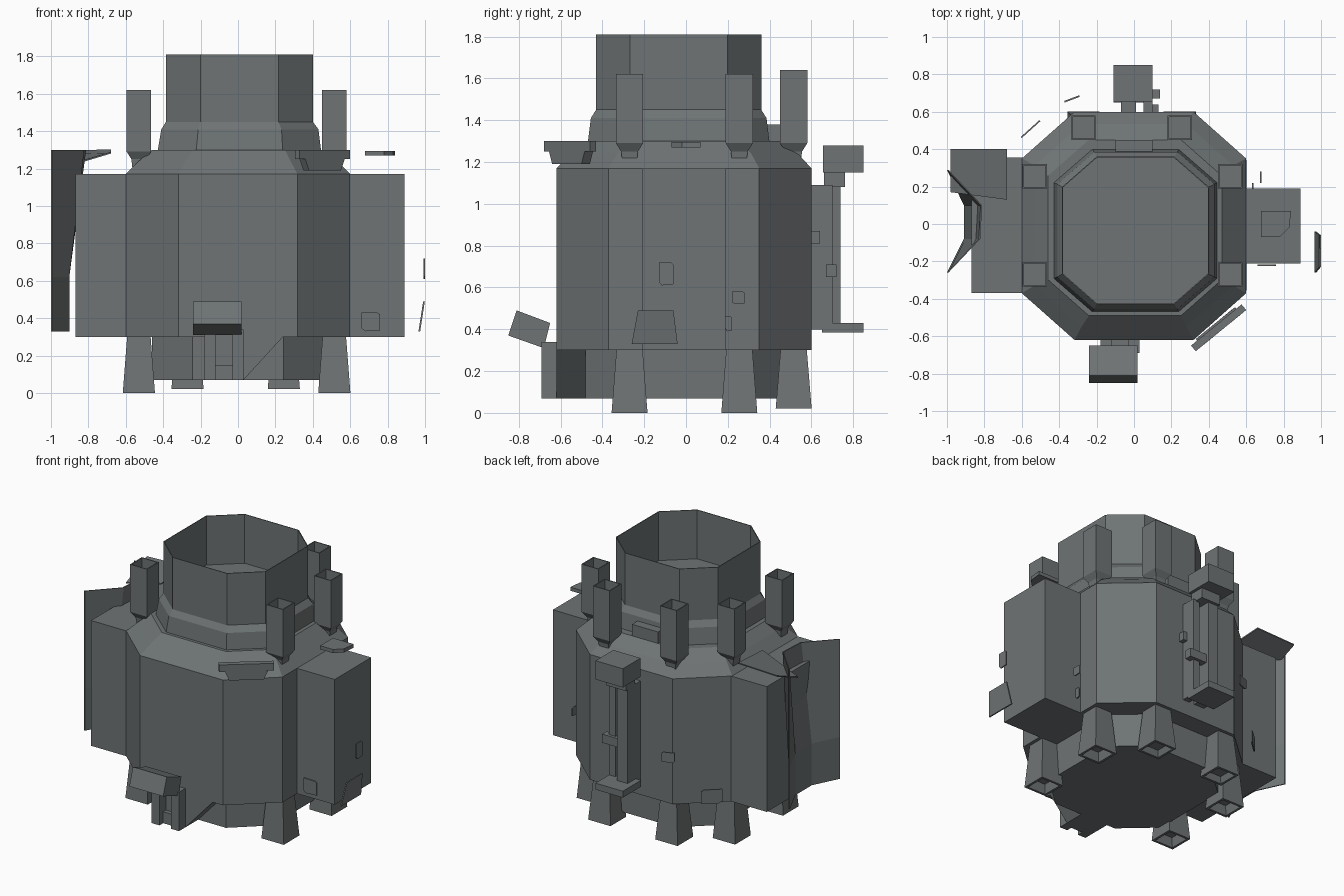
import bpy, bmesh
from mathutils import Vector

grey = bpy.data.materials.new("dull_grey_metal")
grey.diffuse_color = (0.158, 0.174, 0.177, 1)


def finish(name, bm):
    bmesh.ops.recalc_face_normals(bm, faces=bm.faces)
    me = bpy.data.meshes.new(name)
    bm.to_mesh(me)
    bm.free()
    me.materials.append(grey)
    ob = bpy.data.objects.new(name, me)
    bpy.context.collection.objects.link(ob)
    return ob


def loft(name, rings):
    """Skin a stack of equal point rings and cap both ends."""
    bm = bmesh.new()
    vs = [[bm.verts.new(p) for p in r] for r in rings]
    n = len(vs[0])
    for a, b in zip(vs, vs[1:]):
        for i in range(n):
            j = (i + 1) % n
            bm.faces.new((a[i], a[j], b[j], b[i]))
    bm.faces.new(vs[0][::-1])
    bm.faces.new(vs[-1])
    return finish(name, bm)


def octagon(x0, x1, y0, y1, z):
    cx, cy = 0.235 * (x1 - x0), 0.205 * (y1 - y0)
    return [(x0 + cx, y0, z), (x1 - cx, y0, z), (x1, y0 + cy, z), (x1, y1 - cy, z),
            (x1 - cx, y1, z), (x0 + cx, y1, z), (x0, y1 - cy, z), (x0, y0 + cy, z)]


def rect(x, y, r, z):
    return [(x - r, y - r, z), (x + r, y - r, z), (x + r, y + r, z), (x - r, y + r, z)]


def prism(name, pts, vec):
    v = Vector(vec)
    return loft(name, [pts, [Vector(p) + v for p in pts]])


def box(name, x0, x1, y0, y1, z0, z1):
    return prism(name, [(x0, y0, z0), (x1, y0, z0), (x1, y1, z0), (x0, y1, z0)],
                 (0, 0, z1 - z0))


def plate(name, a, b, z0, z1, vec, slant=0.2):
    """Thin upright plate from plan point a to b, with a cut corner."""
    def at(t, s):
        return (a[0] + (b[0] - a[0]) * t, a[1] + (b[1] - a[1]) * t, z0 + (z1 - z0) * s)
    return prism(name, [at(0, 0.15), at(slant, 0), at(1, 0.05), at(1, 0.9), at(0.85, 1), at(0, 1)], vec)


# main drum, base and raised neck
loft("base", [octagon(-0.46, 0.46, -0.48, 0.47, 0.07), octagon(-0.46, 0.46, -0.48, 0.47, 0.30)])
loft("drum", [octagon(-0.60, 0.60, -0.62, 0.60, 0.30), octagon(-0.60, 0.60, -0.62, 0.60, 1.17),
              octagon(-0.53, 0.53, -0.55, 0.535, 1.24), octagon(-0.46, 0.47, -0.49, 0.45, 1.30)])
loft("neck", [octagon(-0.43, 0.445, -0.47, 0.40, 1.29), octagon(-0.41, 0.43, -0.455, 0.385, 1.41),
              octagon(-0.385, 0.40, -0.43, 0.36, 1.45), octagon(-0.385, 0.40, -0.43, 0.36, 1.81),
              octagon(-0.38, 0.395, -0.425, 0.355, 1.81), octagon(-0.38, 0.395, -0.425, 0.355, 1.47)])
loft("neck_floor_disc", [octagon(-0.18, 0.195, -0.22, 0.15, 1.465),
                         octagon(-0.18, 0.195, -0.22, 0.15, 1.474)])

# flared hollow legs and open chimney posts
spots = [(-0.53, -0.27, 0), (0.515, -0.27, 0), (-0.53, 0.255, 0), (0.515, 0.255, 0),
         (-0.27, 0.515, 0.02), (0.245, 0.515, 0.02)]
for i, (x, y, z) in enumerate(spots):
    loft(f"leg_{i}", [rect(x, y, 0.055, 0.06), rect(x, y, 0.07, z), rect(x, y, 0.086, z),
                      rect(x, y, 0.062, 0.31)])
    loft(f"chimney_{i}", [rect(x, y, 0.03, 1.16), rect(x, y, 0.04, 1.25), rect(x, y, 0.065, 1.29),
                          rect(x, y, 0.065, 1.62 + z), rect(x, y, 0.058, 1.62 + z),
                          rect(x, y, 0.058, 1.32)])

# side blocks
box("right_block", 0.58, 0.89, -0.21, 0.19, 0.30, 1.17)
box("left_block", -0.87, -0.58, -0.37, 0.355, 0.30, 1.17)

# flared panel and tilted lid on the left side
plan_low = [(-1, -0.26), (-0.91, -0.08), (-0.91, 0.10), (-1, 0.29)]
plan_top = [(-1, -0.26), (-0.83, -0.08), (-0.82, 0.10), (-1, 0.29)]


def channel(plan, z):
    return [(x, y, z) for x, y in plan] + [(x + 0.008, y, z) for x, y in plan[::-1]]


loft("left_panel", [channel(plan_low, 0.33), channel(plan_low, 0.62), channel(plan_top, 1.30)])
prism("left_lid", [(-0.98, 0.17, 1.19), (-0.68, 0.13, 1.28), (-0.68, 0.40, 1.295), (-0.98, 0.40, 1.285)],
      (0, 0, 0.008))

# front spout with supports and wedge
prism("front_spout", [(-0.24, -0.81, 0.49), (-0.24, -0.65, 0.43), (-0.24, -0.68, 0.31), (-0.24, -0.85, 0.37)],
      (0.26, 0, 0))
for i, (a, b) in enumerate([(-0.18, -0.12), (-0.03, 0.03)]):
    box(f"spout_support_{i}", a, b, -0.69, -0.61, 0.07, 0.34)
box("spout_crossbar", -0.17, 0.02, -0.65, -0.61, 0.07, 0.15)
prism("front_wedge", [(-0.18, -0.62, 0.07), (0.03, -0.62, 0.07), (0.24, -0.62, 0.30), (-0.18, -0.62, 0.30)],
      (0, 0.15, 0))

# ledge on the front right corner
prism("corner_ledge", [(0.33, -0.68, 1.25), (0.60, -0.46, 1.25), (0.60, -0.46, 1.30), (0.33, -0.68, 1.30)],
      (-0.025, 0.03, 0))
prism("corner_ledge_bracket", [(0.38, -0.64, 1.19), (0.55, -0.50, 1.19), (0.57, -0.485, 1.25), (0.36, -0.655, 1.25)],
      (-0.03, 0.04, 0))

# back pipe
box("back_pipe_head", -0.11, 0.10, 0.655, 0.85, 1.15, 1.28)
box("back_pipe_collar", -0.07, 0.08, 0.66, 0.76, 1.08, 1.15)
box("back_pipe_left", -0.07, 0.01, 0.58, 0.74, 0.40, 1.09)
box("back_pipe_right", 0.05, 0.10, 0.58, 0.70, 0.40, 1.09)
box("back_pipe_foot", -0.11, 0.10, 0.65, 0.85, 0.385, 0.43)
box("back_pipe_clamp", 0.08, 0.13, 0.58, 0.64, 0.81, 0.87)
box("back_pipe_bolt", -0.03, 0.14, 0.67, 0.72, 0.65, 0.71)
box("back_neck_bracket", -0.10, 0.10, 0.37, 0.45, 1.29, 1.38)

# small loose plates around the walls
plate("right_hatch", (0.992, -0.13), (0.992, -0.06), 0.61, 0.72, (0.008, 0, 0))
prism("right_scrap", [(0.965, -0.26, 0.33), (0.965, -0.04, 0.33), (0.99, -0.06, 0.49), (0.99, -0.23, 0.49)],
      (0.009, 0, 0))
prism("right_top_scrap", [(0.68, -0.07, 1.27), (0.78, -0.07, 1.27), (0.83, -0.02, 1.27), (0.84, 0.07, 1.27),
                          (0.68, 0.07, 1.27)], (0, 0, 0.025))
plate("right_block_front_scrap", (0.66, -0.225), (0.76, -0.225), 0.33, 0.43, (0, 0.008, 0))
plate("right_wall_scrap", (0.675, 0.22), (0.675, 0.28), 0.52, 0.58, (0.008, 0, 0))
plate("right_wall_low_scrap", (0.63, 0.19), (0.63, 0.22), 0.39, 0.46, (0.008, 0, 0))
plate("back_left_low_scrap", (-0.60, 0.46), (-0.50, 0.55), 0.33, 0.43, (-0.005, 0.006, 0))
plate("back_left_scrap", (-0.37, 0.65), (-0.29, 0.68), 0.62, 0.69, (-0.003, 0.008, 0))
